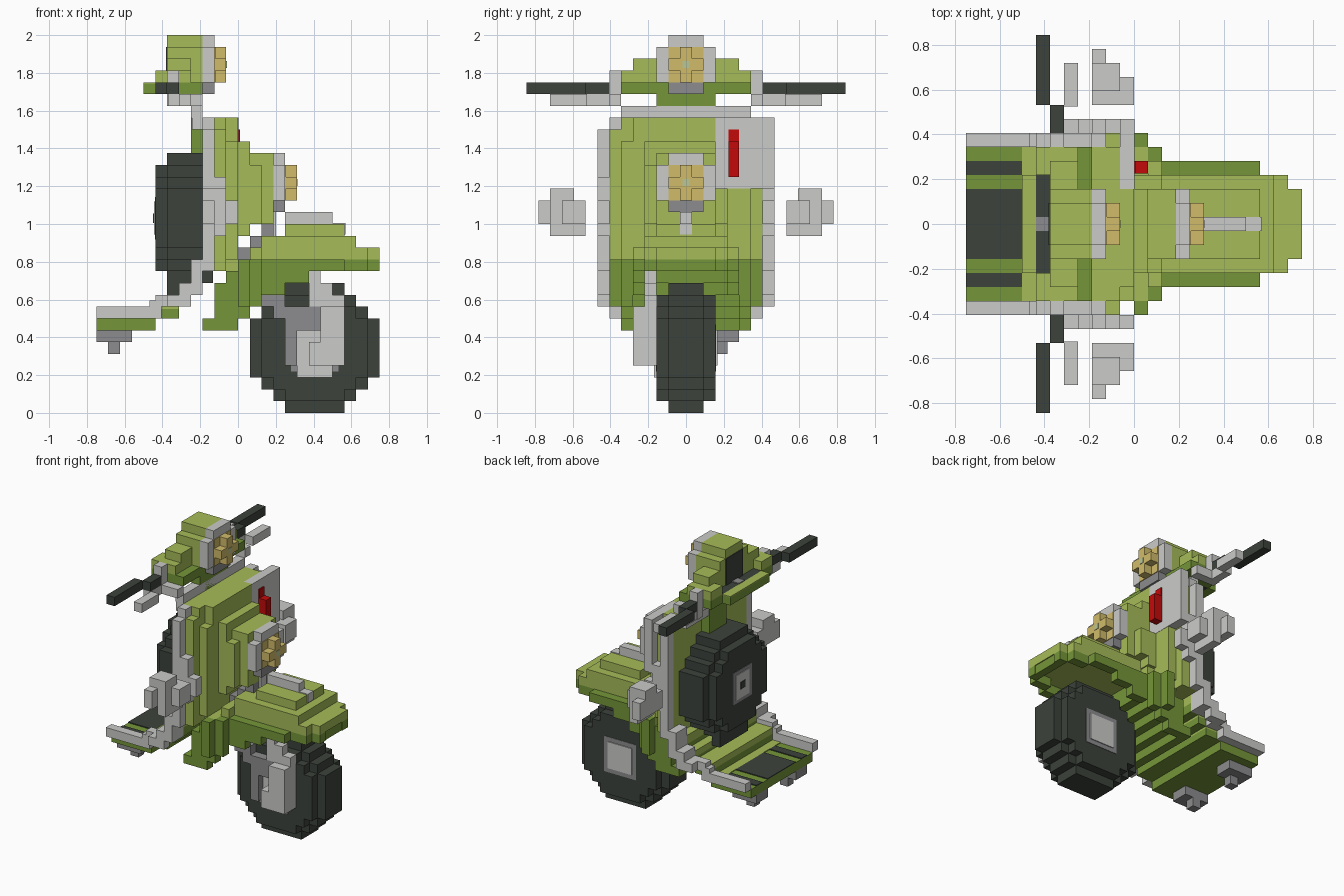
import bpy, bmesh
from mathutils import Matrix, Vector

if "Cube" in bpy.data.objects:
    bpy.data.objects.remove(bpy.data.objects["Cube"], do_unlink=True)

U = 0.0625  # one block


def material(name, r, g, b):
    lin = [((c / 255 + 0.055) / 1.055) ** 2.4 for c in (r, g, b)] + [1]
    m = bpy.data.materials.new(name)
    m.diffuse_color = lin
    m.use_nodes = True
    m.node_tree.nodes["Principled BSDF"].inputs["Base Color"].default_value = lin
    return m


LIGHT = material("light green", 166, 188, 88)
DARK = material("dark green", 117, 150, 56)
GREY = material("light grey", 203, 203, 201)
STEEL = material("dark grey", 140, 140, 142)
BLACK = material("rubber black", 60, 66, 59)
GOLD = material("lamp gold", 208, 187, 106)
RED = material("red", 196, 10, 10)
GLASS = material("lamp glass", 186, 198, 150)


def part(name, mat, *boxes, mirror=False):
    """Boxes are (x0, x1, y0, y1, z0, z1) in blocks; (x0, x1, half width, z0, z1) is centred."""
    bm = bmesh.new()
    for b in boxes:
        if len(b) == 5:
            b = (b[0], b[1], -b[2], b[2], b[3], b[4])
        for s in ((1, -1) if mirror else (1,)):
            size = Vector((b[1] - b[0], b[3] - b[2], b[5] - b[4])) * U
            mid = Vector((b[0] + b[1], s * (b[2] + b[3]), b[4] + b[5])) * U / 2
            bmesh.ops.create_cube(bm, size=1, matrix=Matrix.Translation(mid) @ Matrix.Diagonal(size).to_4x4())
    me = bpy.data.meshes.new(name)
    bm.to_mesh(me)
    bm.free()
    me.materials.append(mat)
    ob = bpy.data.objects.new(name, me)
    bpy.context.collection.objects.link(ob)
    return ob


def rows(c, cz, r, step):
    """Spans (lo, hi, z0, z1) of a blocky circle: each lower row is one block narrower."""
    return [(c - r + n, c + r - n, cz - r + step - n, cz + r - step + n) for n in range(step + 1)]


# Front wheel
part("front_tyre", BLACK,
     *[(a, b, 1.5, lo, hi) for a, b, lo, hi in rows(6.5, 5.5, 5.5, 3)],
     *[(a, b, 2.5, lo, hi) for a, b, lo, hi in rows(6.5, 5.5, 4.5, 2)])
part("front_hub_rim", STEEL, (4.5, 8.5, 2.55, 3.5, 7.5))
part("front_hub", GREY, (5, 8, 2.65, 4, 7), (5, 8, -2.7, -2.5, 3, 7))

# One-sided front fork
part("fork_inner", STEEL, (2, 4, -3.5, -2.5, 9, 10), (3, 5, -3.5, -2.5, 8, 9),
     (4, 5, -3.5, -2.5, 4, 8), (5, 7, -3.5, -2.5, 7, 9))
part("fork_outer", GREY, (7, 9, -4.5, -2.5, 4, 9), (6, 7, -4.5, -2.5, 4, 6),
     (6, 9, -3.5, -2.5, 9, 10), (6, 8, -3.5, -2.5, 10, 11), (6, 7, -3.5, -2.5, 11, 12))

# Front mudguard: hollow skirt that widens and drops towards the rear
columns = [(-3, -2, 7, 8, 5.5), (-2, -1, 7, 11, 5.5), (-1, 0, 7, 12, 5.5), (0, 1, 9, 13, 6.5),
           (0, 1, 8, 10, 5.5), (1, 2, 9, 13, 5.5), (2, 4, 10, 13, 4.5), (4, 6, 11, 13, 4.5),
           (6, 9, 12, 13, 4.5), (9, 11, 12, 13, 3.5), (11, 12, 12, 13, 2.5)]
part("mudguard_skirt", DARK, *[(a, b, w - 1, w, lo, hi) for a, b, lo, hi, w in columns], mirror=True)
part("mudguard_underside", DARK, (11, 11.9, 2.5, 12, 13), (-3, -2, 4.5, 7, 8), (-2, -1, 4.5, 8, 10),
     (-1, 0, 4.5, 9, 11), (0, 1, 5.5, 10, 12), (1, 2, 4.5, 11, 13))
part("mudguard_top", LIGHT, (-2, -1, 4.5, 10, 11), (-1, 0, 4.5, 11, 12), (0, 1, 5.5, 12, 13),
     (1, 2, 4.5, 13, 14), (2, 10, 3.5, 13, 15), (9, 11, 3.5, 13, 14), (11, 12, 2.5, 13, 14),
     (4, 9, 2.5, 15, 16))
part("mudguard_ridge", GREY, (4, 8, 0.5, 16, 17), (8, 9.1, 0.5, 15.1, 16.1))
part("neck_bracket", STEEL, (0, 1, 1.5, 13, 14), (1, 2, 1.5, 14, 15), (2, 3, 1.5, 15, 16))

# Leg shield and its stepped centre ridge
part("leg_shield", LIGHT, (-3, -1, 6.5, 12, 24), (-3, -1, 5.5, 24, 25), (-1, 0, 5.5, 13, 19),
     (-1, 0, -5.5, 2.5, 13, 23), (-1, 0, -4.5, 2.5, 12, 25), (0, 1, 3.5, 15, 19),
     (0, 1, -3.5, 2.5, 15, 23), (1, 2, 3.5, 16, 19), (1, 2, -3.5, 2.5, 16, 21), (1, 3, 2.5, 16, 22))
part("shield_trim", GREY, (-3, -2, 6.5, 7.5, 12, 24), (-2, -1, 6.5, 7.5, 15, 20),
     (-1, 0, 6.5, 7.5, 16, 18), (-3, -2, 5.5, 6.5, 24, 25), (-4, -3, 5.5, 7.5, 10, 13),
     (-5, -4, 6.5, 7.5, 9, 11), (-6, -5, 6.5, 7.5, 9, 10), mirror=True)
part("shield_top_bar", GREY, (-4, -3, 5.5, 25, 26), (-3.9, -3, 5.5, 24, 25))
part("number_plate", GREY, (-1, 0.03, 2.5, 7.5, 19, 25))
part("plate_mark", RED, (0.03, 1, 3.6, 4.5, 20, 23), (0.03, 0.15, 3.6, 4.5, 23, 24))
part("ridge_stem", GREY, (3, 3.2, 0.5, 15, 17))

# Side lamps beside the shield
part("side_lamps", GREY, (-3, -1, 9.5, 11.5, 18, 19), (-3, -2, 8.5, 12.5, 16, 18),
     (-2, -1, 8.5, 11.5, 15, 18), (-1, 0, 8.5, 10.5, 16, 18), mirror=True)


# Round lamps: rim, lens and glass centre
def lamp(name, x, z):
    part(name + "_rim", GREY, (x, x + 1, 2.5, z + 1, z + 4), (x, x + 1, 1.5, z + 4, z + 5))
    part(name + "_rim_base", STEEL, (x, x + 1, 1.5, z, z + 1))
    part(name + "_lens", GOLD, (x + 1, x + 2, 1.5, z + 2, z + 3), (x + 1, x + 2, 0.5, z + 1, z + 4),
         (x + 1, x + 1.08, 1.5, z + 1, z + 4))
    part(name + "_glass", GLASS, (x + 2, x + 2.05, 0.3, z + 2.2, z + 2.8))


lamp("headlamp", -3, 27)
lamp("lower_lamp", 3, 17)

# Handlebar head with swept-back wings around the dash
part("head_cowl", LIGHT, (-6, -3, 2.5, 28, 31), (-6, -3, 1.5, 31, 32), (-6, -4, 4.5, 29, 30),
     (-6, -4, 5.5, 28, 29), (-7, -6, 3.5, 5.5, 28, 29), (-7, -6, -5.5, -3.5, 28, 29),
     (-8, -7, 3.5, 27.9, 28))
part("head_base", DARK, (-8, -7, 3.5, 27, 27.9), (-6, -3, 5.5, 27, 28), (-5, -3, 2.5, 26, 27),
     (-7, -6, 3.5, 5.5, 27, 28), (-7, -6, -5.5, -3.5, 27, 28))
part("dash", BLACK, (-7, -6, 3.5, 27, 28), (-6.1, -6, 1.5, 28, 31))
part("dash_switch", STEEL, (-7, -6, 0.5, 28, 28.1))
part("steering_column", DARK, (-4, -3, 1.5, 22, 26.5))
part("bar_collars", GREY, (-6, -5, 5.5, 6.5, 27, 29), mirror=True)
part("grips", BLACK, (-7, -6, 8.5, 13.5, 27, 28), (-6, -5, 6.5, 8.5, 27, 28), mirror=True)
part("levers", GREY, (-6, -3, 5.5, 6.5, 26, 27), (-5.9, -5, 6.5, 8.5, 26, 27),
     (-5, -4, 8.4, 11.5, 26, 27), mirror=True)

# Spare wheel behind the shield
part("spare_tyre", BLACK,
     *[(-6, -2.1, a, b, lo, hi) for a, b, lo, hi in rows(0, 16.5, 5.5, 3)],
     *[(-7, -6, a, b, lo, hi) for a, b, lo, hi in rows(0, 16.5, 4.5, 2)],
     (-6, -5, 2.5, 10, 11))
part("spare_hub_rim", STEEL, (-7.05, -7, 1.7, 14.7, 18.3))
part("spare_hub", GREY, (-7.12, -7, 1.2, 15.1, 17.9))
part("spare_hub_nut", BLACK, (-7.18, -7.1, 0.4, 16.1, 16.9))

# Footboard and ramp up to the shield
part("footboard", DARK, (-12, -7, 5.5, 7, 8), (-7, -5, 5.5, 8, 8.8), (-5, -4, 5.5, 9, 9.8),
     (-4, -3, 5.5, 10, 11))
part("ramp_top", LIGHT, (-8, -7, 5.5, 8, 8.1), (-7, -5, 5.5, 8.8, 9.5), (-5, -4, 5.5, 9.8, 10.5),
     (-4, -3, 5.5, 11, 12))
part("footboard_mats", BLACK, (-12, -8, 2.5, 8, 8.1), (-12, -8, 3.5, 4.5, 8, 8.1),
     (-12, -8, -4.5, -3.5, 8, 8.1))
part("footboard_trim", GREY, (-12, -7, 5.5, 6.5, 8, 9), (-7, -5, 5.5, 6.5, 9, 10),
     (-5, -4, 5.5, 6.5, 10, 11), (-7.5, -6.5, 5.5, 6.5, 8, 9.5), mirror=True)
part("footboard_brackets", STEEL, (-12, -9, 2.5, 4.5, 6, 7), (-11, -10, 2.5, 3.5, 5, 6), mirror=True)
